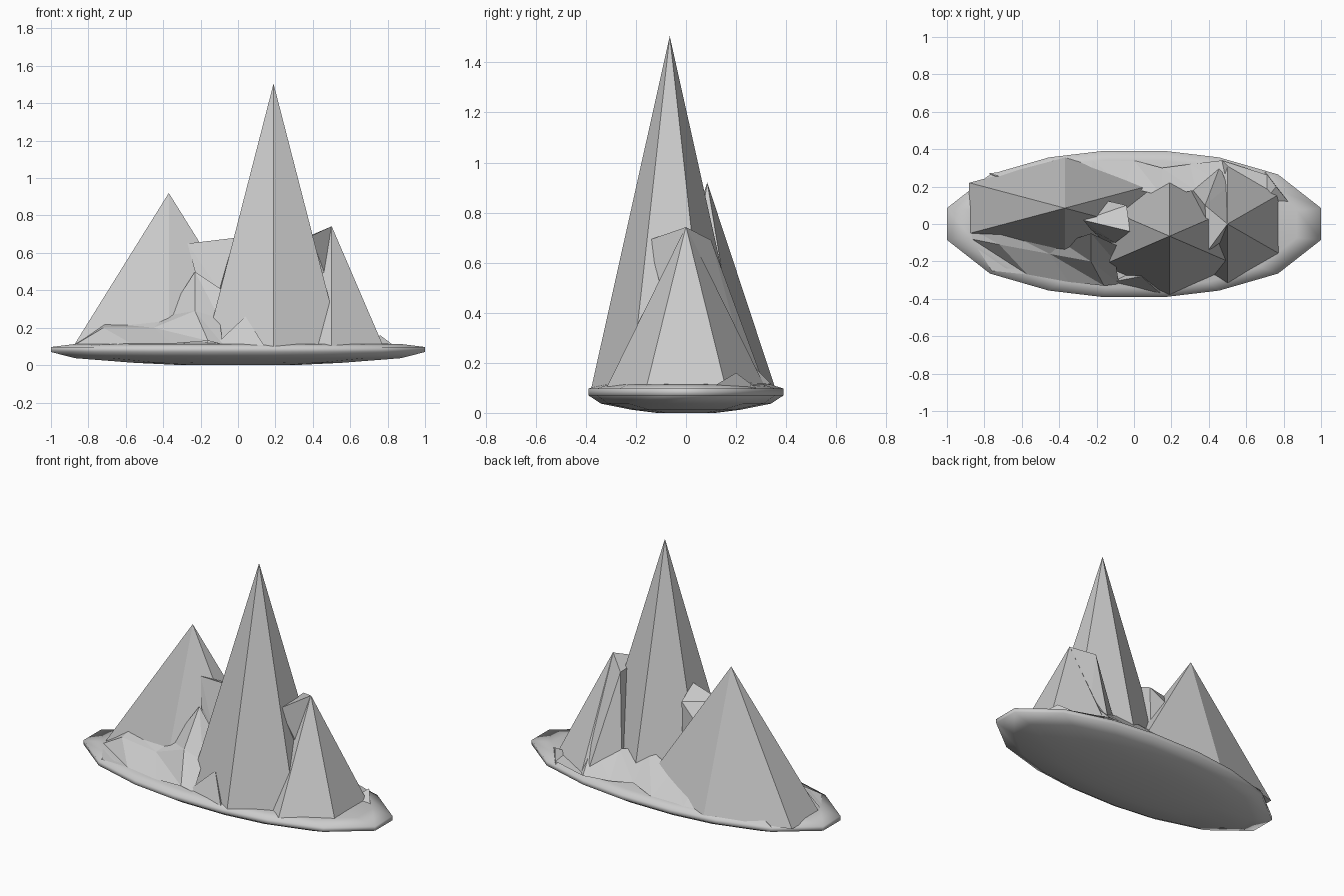
import bpy, bmesh, math

if "Cube" in bpy.data.objects:
    bpy.data.objects.remove(bpy.data.objects["Cube"])


def make(name, bm, smooth=False):
    bmesh.ops.recalc_face_normals(bm, faces=bm.faces)
    for f in bm.faces:
        f.smooth = smooth
    me = bpy.data.meshes.new(name)
    bm.to_mesh(me)
    bm.free()
    ob = bpy.data.objects.new(name, me)
    bpy.context.collection.objects.link(ob)
    return ob


def peak(name, apex, rx, ry, z0=0.1):
    # Six-sided pyramid with one corner facing the front
    bm = bmesh.new()
    ring = [bm.verts.new((apex[0] + rx * math.sin(i * math.pi / 3),
                          apex[1] - ry * math.cos(i * math.pi / 3), z0)) for i in range(6)]
    tip = bm.verts.new(apex)
    bm.faces.new(ring)
    for i in range(6):
        bm.faces.new((ring[i], ring[(i + 1) % 6], tip))
    make(name, bm)


def crag(name, pts):
    # Angular rock from a convex hull
    bm = bmesh.new()
    vs = [bm.verts.new(p) for p in pts]
    res = bmesh.ops.convex_hull(bm, input=vs)
    junk = [v for v in bm.verts if not v.link_faces]
    bmesh.ops.delete(bm, geom=junk, context='VERTS')
    make(name, bm)


def slope(name, rows):
    # Faceted ground joining rows of points
    bm = bmesh.new()
    grid = [[bm.verts.new(p) for p in r] for r in rows]
    for a, b in zip(grid, grid[1:]):
        for i in range(len(a) - 1):
            bm.faces.new((a[i], b[i], b[i + 1]))
            bm.faces.new((a[i], b[i + 1], a[i + 1]))
    ob = make(name, bm)
    if sum(p.normal.z for p in ob.data.polygons) < 0:
        ob.data.flip_normals()


# Lens-shaped base: mirrored quarter outline, stacked in scaled rings
q = [(1, 0.085), (0.77, 0.265), (0.455, 0.356), (0.17, 0.39)]
half = q + [(-x, y) for x, y in reversed(q)]
outline = half + [(-x, -y) for x, y in half]
levels = [(0.0, 0.3), (0.012, 0.55), (0.037, 0.87), (0.07, 1.0),
          (0.097, 1.0), (0.113, 0.87), (0.12, 0.5)]
bm = bmesh.new()
rings = [[bm.verts.new((x * s, y * s, z)) for x, y in outline] for z, s in levels]
for a, b in zip(rings, rings[1:]):
    for i in range(16):
        j = (i + 1) % 16
        bm.faces.new((a[i], a[j], b[j], b[i]))
bm.faces.new(rings[0])
bm.faces.new(rings[-1])
make("island_base", bm, True)

# Three main peaks
peak("tall_peak", (0.19, -0.065, 1.505), 0.418, 0.313)
peak("left_peak", (-0.37, 0.085, 0.92), 0.59, 0.271)
peak("right_peak", (0.5, 0, 0.745), 0.32, 0.318)

# Crags between the peaks
crag("right_crag", [(0.5, 0, 0.742), (0.39, -0.15, 0.69), (0.38, 0.1, 0.69), (0.46, -0.1, 0.5),
                    (0.5, 0.2, 0.32), (0.46, 0.31, 0.12), (0.3, 0.2, 0.15), (0.4, 0, 0.12)])
crag("middle_crag", [(-0.27, 0.02, 0.65), (-0.02, -0.04, 0.68), (-0.04, 0.1, 0.62),
                     (-0.17, 0.13, 0.52), (-0.23, -0.03, 0.5), (-0.1, -0.1, 0.4),
                     (-0.15, -0.1, 0.2), (-0.05, 0.1, 0.2)])
crag("front_rock", [(-0.12, -0.31, 0.11), (0.14, -0.37, 0.105), (0.04, -0.28, 0.26), (0.1, -0.2, 0.1)])
crag("end_rock", [(0.76, 0.2, 0.16), (0.84, 0.1, 0.1), (0.68, 0.1, 0.1), (0.7, 0.28, 0.1)])

# Rocky ground in front of the left peak and behind the peaks
slope("front_ground", [
    [(-0.86, -0.03, 0.12), (-0.71, -0.03, 0.225), (-0.38, -0.1, 0.265), (-0.23, -0.05, 0.5), (-0.08, -0.12, 0.4)],
    [(-0.87, -0.08, 0.11), (-0.72, -0.11, 0.2), (-0.45, -0.16, 0.2), (-0.23, -0.2, 0.29), (-0.1, -0.2, 0.25)],
    [(-0.76, -0.25, 0.105), (-0.57, -0.27, 0.115), (-0.35, -0.31, 0.115), (-0.16, -0.33, 0.13), (-0.08, -0.32, 0.11)]])
slope("back_ground", [
    [(-0.78, 0.27, 0.1), (-0.22, 0.34, 0.11), (0, 0.34, 0.11), (0.15, 0.3, 0.14), (0.3, 0.32, 0.12), (0.47, 0.34, 0.115), (0.72, 0.26, 0.11)],
    [(-0.6, 0.2, 0.16), (-0.25, 0.15, 0.3), (-0.05, 0.2, 0.24), (0.15, 0.15, 0.3), (0.33, 0.18, 0.26), (0.5, 0.2, 0.26), (0.7, 0.12, 0.13)]])
